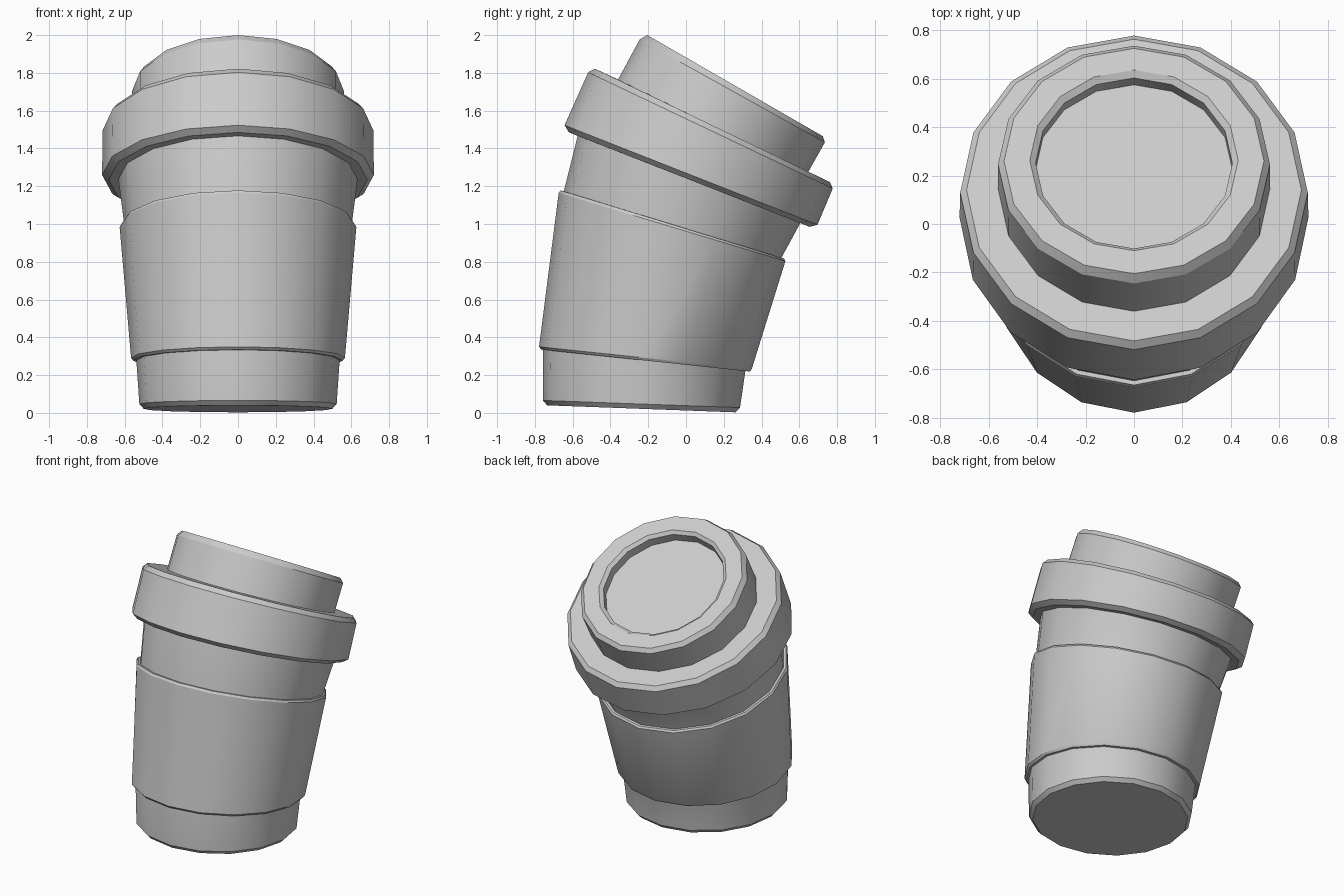
import bpy, bmesh, math
from mathutils import Vector

if "Cube" in bpy.data.objects:
    bpy.data.objects.remove(bpy.data.objects["Cube"])

SIDES = 16


def tilted_lathe(name, rings, cap_start=False, cap_end=False):
    """Skin circular rings; each is given by its front and back (y, z) points."""
    bm = bmesh.new()
    loops = []
    for fy, fz, by, bz in rings:
        front, back = Vector((0, fy, fz)), Vector((0, by, bz))
        centre, arm = (front + back) / 2, (back - front) / 2
        side = Vector((arm.length, 0, 0))
        loops.append([bm.verts.new(centre + arm * math.cos(a) + side * math.sin(a))
                      for a in (2 * math.pi * i / SIDES for i in range(SIDES))])
    for lo, hi in zip(loops, loops[1:]):
        for i in range(SIDES):
            j = (i + 1) % SIDES
            # rings run clockwise seen from above
            bm.faces.new((lo[j], lo[i], hi[i], hi[j]))
    if cap_start:
        bm.faces.new(loops[0])
    if cap_end:
        bm.faces.new(loops[-1][::-1])
    mesh = bpy.data.meshes.new(name)
    bm.to_mesh(mesh)
    bm.free()
    obj = bpy.data.objects.new(name, mesh)
    bpy.context.collection.objects.link(obj)
    bpy.ops.object.select_all(action='DESELECT')
    obj.select_set(True)
    bpy.context.view_layer.objects.active = obj
    bpy.ops.object.shade_smooth_by_angle(angle=math.radians(28))
    return obj


# Cup: chamfered foot, straight walls, leaning neck that ends inside the lid
tilted_lathe("cup", [
    (-0.735, 0.040, 0.262, 0.003),
    (-0.758, 0.066, 0.286, 0.028),
    (-0.756, 0.340, 0.315, 0.226),
    (-0.648, 1.168, 0.503, 0.817),
    (-0.573, 1.470, 0.608, 1.010),
], cap_start=True, cap_end=True)

# Sleeve: thin band with small chamfers at both edges
tilted_lathe("sleeve", [
    (-0.750, 0.333, 0.312, 0.222),
    (-0.766, 0.335, 0.338, 0.219),
    (-0.778, 0.350, 0.348, 0.232),
    (-0.674, 1.165, 0.526, 0.803),
    (-0.664, 1.178, 0.519, 0.817),
    (-0.640, 1.172, 0.495, 0.824),
])

# Lid: wide rim, raised upper drum and recessed drinking face
tilted_lathe("lid", [
    (-0.570, 1.465, 0.600, 1.007),
    (-0.620, 1.485, 0.655, 0.985),
    (-0.643, 1.523, 0.696, 0.996),
    (-0.518, 1.803, 0.777, 1.188),
    (-0.482, 1.822, 0.762, 1.222),
    (-0.360, 1.765, 0.647, 1.275),
    (-0.245, 1.977, 0.735, 1.432),
    (-0.205, 2.000, 0.724, 1.465),
    (-0.110, 1.945, 0.635, 1.516),
    (-0.101, 1.918, 0.602, 1.513),
    (-0.131, 1.866, 0.574, 1.461),
], cap_start=True, cap_end=True)
